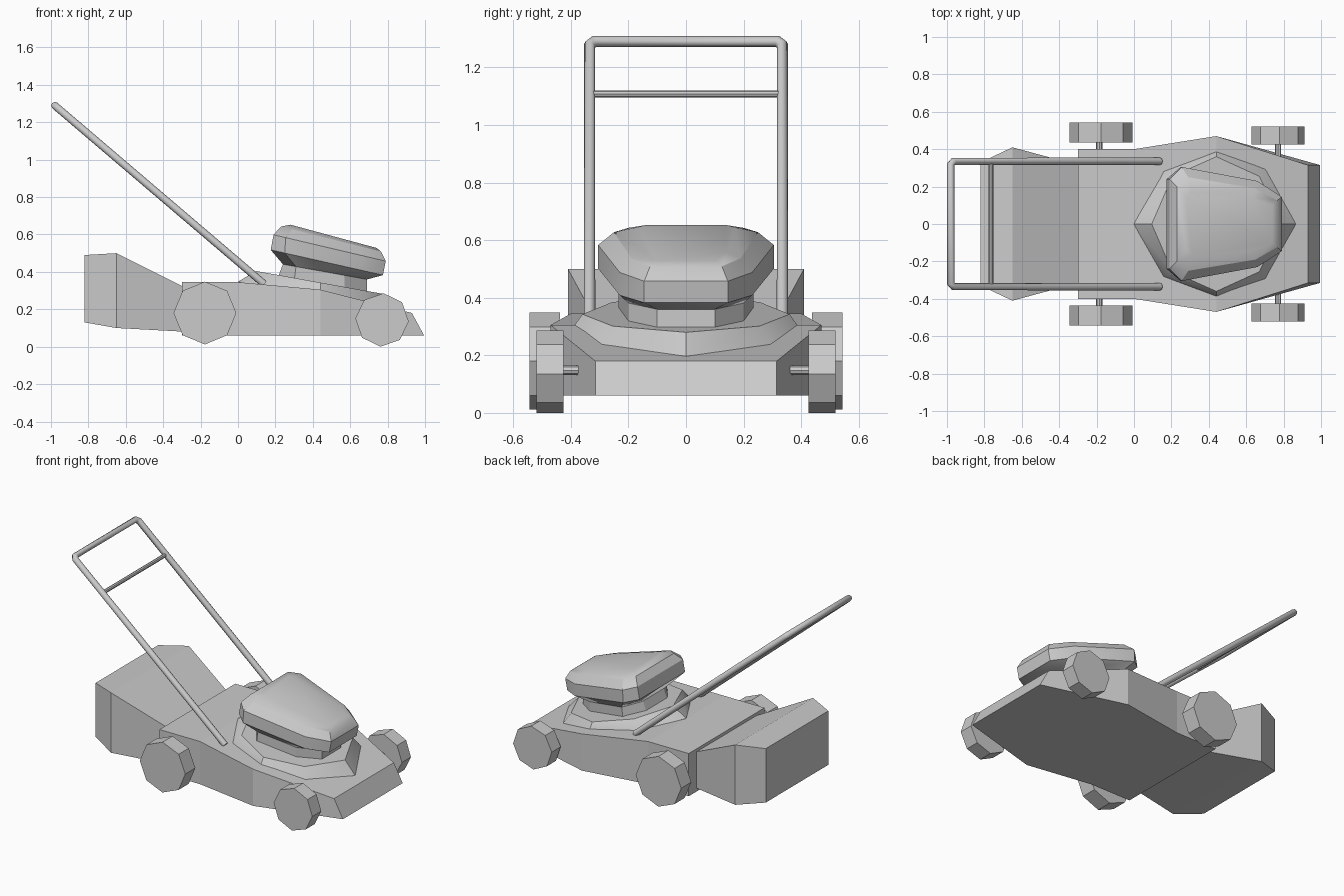
import bpy, math
from mathutils import Vector

if "Cube" in bpy.data.objects:
    bpy.data.objects.remove(bpy.data.objects["Cube"])


def loft(name, rings, smooth=None):
    """Skin a stack of equal-length rings and cap both ends."""
    n = len(rings[0])
    verts = [p for r in rings for p in r]
    faces = [tuple(range(n))[::-1], tuple(range((len(rings) - 1) * n, len(rings) * n))]
    for k in range(len(rings) - 1):
        for i in range(n):
            j = (i + 1) % n
            faces.append((k * n + i, k * n + j, (k + 1) * n + j, (k + 1) * n + i))
    me = bpy.data.meshes.new(name)
    me.from_pydata(verts, [], faces)
    ob = bpy.data.objects.new(name, me)
    bpy.context.collection.objects.link(ob)
    if smooth:
        bpy.ops.object.select_all(action='DESELECT')
        ob.select_set(True)
        bpy.context.view_layer.objects.active = ob
        bpy.ops.object.shade_smooth_by_angle(angle=math.radians(smooth))
    return ob


def ring(half, z0, slope):
    """Mirror a half outline (rear to front, y >= 0) and lay it on a sloping plane."""
    pts = [(x, -y) for x, y in half] + [(x, y) for x, y in reversed(half) if y > 0]
    return [(x, y, z0 + slope * x) for x, y in pts]


def cyl(name, a, b, r, sides, spin=0.0):
    """Straight prism between two points."""
    a, b = Vector(a), Vector(b)
    d = (b - a).normalized()
    u = Vector((0, 1, 0)) if abs(d.y) < 0.9 else Vector((0, 0, 1))
    u = (u - d * u.dot(d)).normalized()
    v = d.cross(u)
    ang = [spin + 2 * math.pi * i / sides for i in range(sides)]
    off = [u * math.cos(t) * r + v * math.sin(t) * r for t in ang]
    return loft(name, [[a + o for o in off], [b + o for o in off]])


# Deck: sloping housing, cross-sections from rear to front
deck = [(-.30, -.30, .40, .345), (0, 0, .40, .345), (.44, .44, .47, .305), (.995, .93, .315, .18)]
loft('deck', [[(xb, -y, .06), (xb, y, .06), (xt, y, zt), (xt, -y, zt)]
              for xb, xt, y, zt in deck])

# Grass bag: wide in the middle, narrowing to the deck
bag = [(-.82, .33, .13, .49), (-.65, .41, .10, .50), (-.28, .31, .08, .315)]
loft('grass_bag', [[(x, -y, zb), (x, y, zb), (x, y, zt), (x, -y, zt)] for x, y, zb, zt in bag])

# Raised engine mount
outer = [(0, 0), (.15, .285), (.44, .41), (.71, .30), (.865, 0)]
inner = [(.095, 0), (.205, .255), (.44, .36), (.67, .255), (.79, 0)]
loft('engine_mount', [ring(outer, .335, -.173), ring(outer, .347, -.173),
                      ring(inner, .422, -.18)], 35)

# Engine neck
neck = [(.21, .11), (.30, .235), (.57, .20), (.69, .10)]
neck_top = [(.24, .11), (.31, .235), (.57, .20), (.69, .10)]
loft('engine_neck', [ring(neck, .40, -.18), ring(neck_top, .484, -.18)])

# Engine cover: tilted body with a rounded top
loft('engine_cover', [
    ring([(.24, .12), (.31, .235), (.57, .20), (.69, .10)], .484, -.18),
    ring([(.175, .24), (.25, .305), (.66, .23), (.775, .145)], .557, -.225),
    ring([(.19, .24), (.255, .305), (.66, .23), (.79, .145)], .643, -.235),
    ring([(.23, .20), (.29, .25), (.65, .19), (.765, .125)], .70, -.25),
    ring([(.28, .14), (.31, .17), (.63, .14), (.74, .10)], .728, -.27)], 30)

# Wheels and axles
for side, tag in ((1, 'left'), (-1, 'right')):
    for pos, x, z, r, y0, y1, spin in (('rear', -.177, .18, .168, .437, .543, 0),
                                       ('front', .77, .143, .143, .425, .52, .06)):
        cyl(f'{pos}_{tag}_wheel', (x, y0 * side, z), (x, y1 * side, z), r, 8, spin * side)
cyl('rear_axle', (-.185, -.45, .18), (-.185, .45, .18), .017, 8)
cyl('front_axle', (.77, -.45, .148), (.77, .45, .148), .017, 8)

# Handle: bent tube with clipped corners
path = [(.14, .335, .335), (-.965, .335, 1.277), (-.98, .318, 1.29)]
path += [(x, -y, z) for x, y, z in reversed(path)]
cu = bpy.data.curves.new('handle', 'CURVE')
cu.dimensions = '3D'
cu.bevel_depth = .02
cu.bevel_resolution = 2
cu.use_fill_caps = True
sp = cu.splines.new('POLY')
sp.points.add(len(path) - 1)
for p, co in zip(sp.points, path):
    p.co = (*co, 1)
bpy.context.collection.objects.link(bpy.data.objects.new('handle', cu))
cyl('handle_crossbar', (-.765, -.335, 1.107), (-.765, .335, 1.107), .0125, 8)
